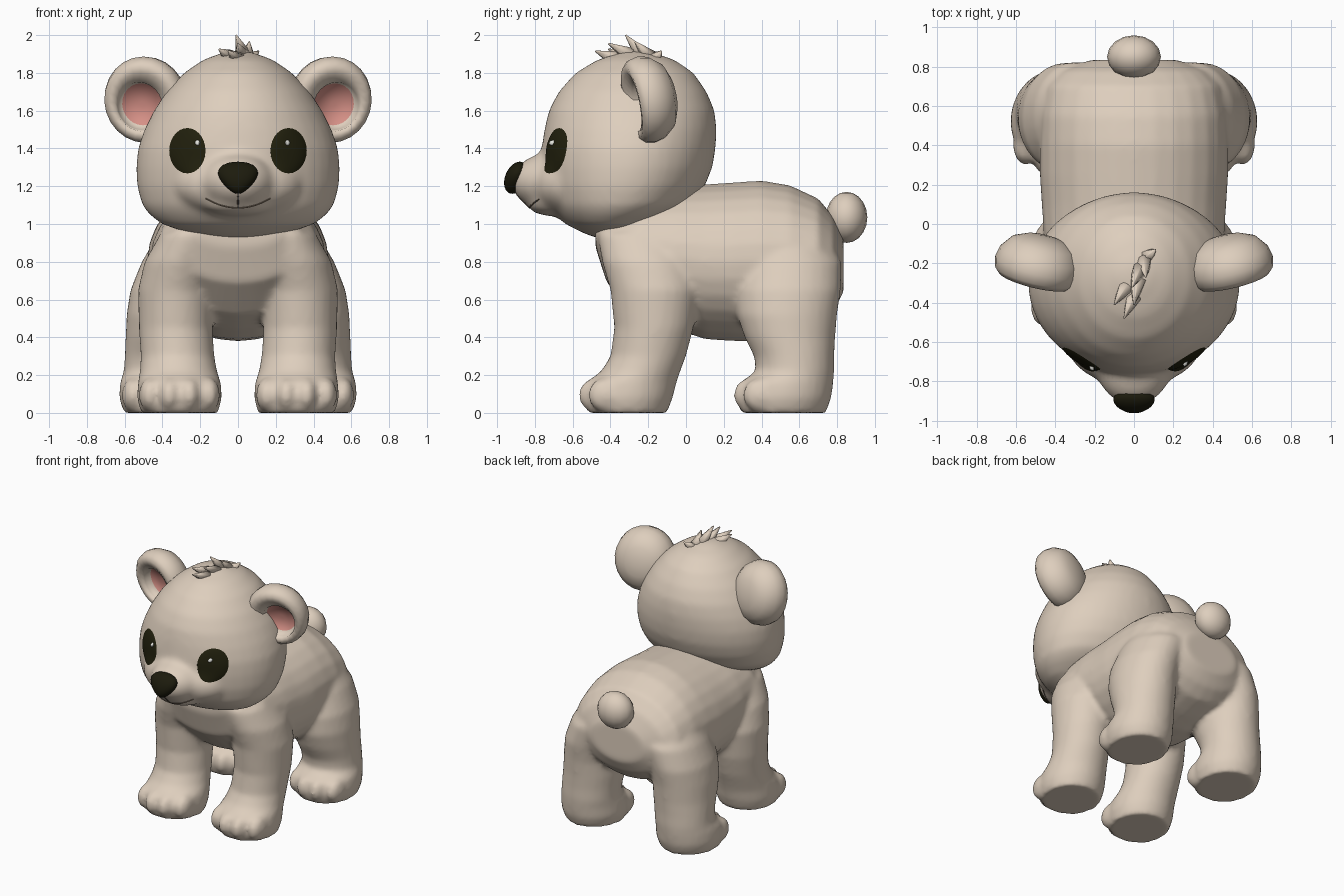
import bpy, bmesh, math
from mathutils import Matrix, Vector
from mathutils.bvhtree import BVHTree

if "Cube" in bpy.data.objects:
    bpy.data.objects.remove(bpy.data.objects["Cube"])


def material(name, rgb):
    m = bpy.data.materials.new(name)
    m.diffuse_color = (*rgb, 1)
    m.use_nodes = True
    m.node_tree.nodes["Principled BSDF"].inputs["Base Color"].default_value = m.diffuse_color
    return m


FUR = material("cream_fur", (0.73, 0.62, 0.51))
PINK = material("ear_pink", (0.67, 0.28, 0.24))
DARK = material("eye_dark", (0.015, 0.014, 0.004))
NOSE = material("nose_dark", (0.012, 0.011, 0.004))
WHITE = material("eye_glint", (0.85, 0.85, 0.8))
LIP = material("mouth_brown", (0.16, 0.12, 0.085))


def finish(bm, name, *mats, smooth=True):
    bmesh.ops.recalc_face_normals(bm, faces=bm.faces)
    me = bpy.data.meshes.new(name)
    bm.to_mesh(me)
    bm.free()
    for m in mats:
        me.materials.append(m)
    for p in me.polygons:
        p.use_smooth = smooth
    ob = bpy.data.objects.new(name, me)
    bpy.context.collection.objects.link(ob)
    return ob


def loft(bm, rings):
    """Skin a list of point loops and cap both ends."""
    loops = [[bm.verts.new(p) for p in r] for r in rings]
    n = len(loops[0])
    for a, b in zip(loops, loops[1:]):
        for i in range(n):
            j = (i + 1) % n
            bm.faces.new((a[i], a[j], b[j], b[i]))
    bm.faces.new(loops[0])
    bm.faces.new(loops[-1])


def circle(n=28):
    return [(math.cos(2 * math.pi * i / n), math.sin(2 * math.pi * i / n)) for i in range(n)]


def ball(bm, centre, radii, u=20, v=12):
    mat = Matrix.Translation(centre) @ Matrix.Diagonal((*radii, 1))
    return bmesh.ops.create_uvsphere(bm, u_segments=u, v_segments=v, radius=1, matrix=mat)["verts"]


def fuse(ob, voxel, iterations):
    """Blend overlapping volumes into one soft skin."""
    r = ob.modifiers.new("fuse", 'REMESH')
    r.mode = 'VOXEL'
    r.voxel_size = voxel
    r.use_smooth_shade = True
    s = ob.modifiers.new("soften", 'SMOOTH')
    s.factor = 0.5
    s.iterations = iterations


# Torso: y, centre z, half width, half height
TORSO = [(-.48, .95, .22, .07), (-.42, .89, .35, .20), (-.25, .85, .43, .33),
         (-.05, .82, .46, .38), (.10, .80, .47, .41), (.25, .80, .48, .42),
         (.40, .805, .48, .425), (.55, .81, .475, .395), (.70, .80, .445, .335),
         (.78, .79, .37, .25), (.835, .78, .22, .14)]
# Legs: z, centre x, half width, front y, back y
FRONT_LEG = [(0, .31, .205, -.52, -.10), (.08, .31, .225, -.545, -.07), (.16, .31, .22, -.53, -.05),
             (.22, .315, .205, -.45, -.03), (.30, .32, .195, -.40, 0), (.45, .33, .195, -.38, .04),
             (.65, .33, .20, -.40, .07), (.80, .30, .195, -.445, .05), (.95, .25, .16, -.47, 0)]
HIND_LEG = [(0, .40, .205, .29, .74), (.08, .40, .23, .27, .77), (.16, .40, .225, .285, .78),
            (.22, .395, .21, .37, .785), (.30, .39, .21, .36, .785), (.40, .38, .215, .31, .79),
            (.52, .375, .215, .27, .80), (.65, .355, .215, .26, .82), (.80, .29, .22, .28, .825),
            (.95, .22, .20, .36, .74)]

bm = bmesh.new()
loft(bm, [[(c * w, y, z + s * h) for c, s in circle()] for y, z, w, h in TORSO])
for side in (-1, 1):
    for leg, toe_front in ((FRONT_LEG, -.58), (HIND_LEG, .24)):
        loft(bm, [[(side * (x + c * w), (f + b) / 2 + s * (b - f) / 2, z) for c, s in circle()]
                  for z, x, w, f, b in leg])
        # Four toes along the front of each paw
        for k, back in ((-.155, .06), (-.053, .01), (.053, .01), (.155, .06)):
            ball(bm, (side * leg[1][1] + k, toe_front + .1 + back, .095), (.06, .1, .092))
body = finish(bm, "body_and_legs", FUR)
fuse(body, .018, 7)

# Head: z, half width, front y, back y
HEAD = [(.922, .10, -.46, -.34), (.95, .26, -.54, -.24), (1.0, .405, -.64, -.16),
        (1.05, .47, -.69, -.05), (1.1, .508, -.725, .03), (1.2, .535, -.755, .10),
        (1.3, .54, -.765, .14), (1.4, .53, -.765, .157), (1.5, .496, -.75, .162),
        (1.6, .446, -.727, .152), (1.7, .38, -.675, .11), (1.8, .287, -.585, .04),
        (1.87, .185, -.47, -.06), (1.915, .06, -.32, -.2)]


def head_ring(z, w, f, b):
    mid = f + (b - f) * .52
    return [(c * w, mid + s * ((b - mid) if s > 0 else (mid - f)), z) for c, s in circle(40)]


bm = bmesh.new()
loft(bm, [head_ring(*h) for h in HEAD])
ball(bm, (0, -.62, 1.21), (.34, .205, .18), 32, 18)       # broad cheek slope
ball(bm, (0, -.70, 1.225), (.20, .225, .155), 28, 16)     # muzzle
ball(bm, (0, -.70, 1.11), (.19, .145, .07), 24, 14)       # chin
head = finish(bm, "head", FUR)
fuse(head, .02, 14)

# Tail
bm = bmesh.new()
ball(bm, (0, .85, 1.035), (.137, .11, .135), 16, 10)
finish(bm, "tail", FUR)

# Ears: cupped lathe, radius and forward depth; the inner floor is the pink lining
EAR = [(.03, -.12), (.10, -.11), (.165, -.08), (.21, -.02), (.222, .035), (.212, .085),
       (.185, .112), (.15, .108), (.122, .08), (.108, .035), (.015, .025)]
for side, label in ((-1, "left"), (1, "right")):
    bm = bmesh.new()
    loft(bm, [[(r * c + (side * .02 if d > .02 and r < .13 else 0), -d,
                1.05 * r * s - (.025 if d > .02 and r < .13 else 0)) for c, s in circle(24)]
              for r, d in EAR])
    bm.faces.ensure_lookup_table()
    for f in bm.faces[-26:-2]:                            # innermost band
        f.material_index = 1
    bm.faces[-1].material_index = 1
    bm.transform(Matrix.Translation((side * .482, -.18, 1.665))
                 @ Matrix.Rotation(side * .24, 4, 'Z') @ Matrix.Rotation(.2, 4, 'X'))
    finish(bm, label + "_ear", FUR, PINK)

# Nose: ball narrowed toward the bottom
bm = bmesh.new()
for v in ball(bm, (0, -.90, 1.245), (.115, .06, .085), 24, 14):
    t = (v.co.z - 1.245) / .085
    v.co.x *= .86 + .34 * t
    v.co.y += .02 * t
finish(bm, "nose", NOSE)

# Surface finder for parts that lie on the face
bpy.context.view_layer.update()
skin = BVHTree.FromObject(head, bpy.context.evaluated_depsgraph_get())


def on_face(x, z, lift=0.0):
    hit = skin.ray_cast(Vector((x, -3, z)), Vector((0, 1, 0)))[0]
    return Vector((x, (hit.y if hit else -.7) - lift, z))


def face_patch(name, x, z, rx, rz, lift, mat):
    """Thin domed oval following the face."""
    bm = bmesh.new()
    loft(bm, [[on_face(x + r * rx * c, z + r * rz * s, lift * (1 - r ** 6) + (lift - .01))
               for c, s in circle(28)] for r in (1, .95, .85, .7, .5, .3, .1)])
    bm.faces.ensure_lookup_table()
    bmesh.ops.delete(bm, geom=[bm.faces[-2]], context='FACES_ONLY')
    finish(bm, name, mat)


for side, label, glint in ((-1, "left", -.215), (1, "right", .262)):
    face_patch(label + "_eye", side * .268, 1.388, .096, .12, .012, DARK)
    face_patch(label + "_eye_glint", glint, 1.43, .013, .015, .019, WHITE)


# Mouth: fine lines laid on the muzzle
def face_line(name, points):
    cu = bpy.data.curves.new(name, 'CURVE')
    cu.dimensions = '3D'
    cu.bevel_depth = .004
    cu.bevel_resolution = 1
    sp = cu.splines.new('POLY')
    sp.points.add(len(points) - 1)
    for p, (x, z) in zip(sp.points, points):
        p.co = (*on_face(x, z), 1)
    cu.materials.append(LIP)
    ob = bpy.data.objects.new(name, cu)
    bpy.context.collection.objects.link(ob)


face_line("smile", [(.17 * t / 10, 1.085 + .05 * (t / 10) ** 2) for t in range(-10, 11)])
face_line("lip_crease", [(0, 1.085 + .02 * i) for i in range(5)])

# Hair tuft: base, tip of each lock
LOCKS = [((0, -.37, 1.87), (-.05, -.48, 1.915)), ((-.04, -.32, 1.88), (-.10, -.41, 1.925)),
         ((.02, -.29, 1.89), (0, -.41, 1.955)), ((.03, -.23, 1.89), (-.01, -.32, 2.0)),
         ((.05, -.19, 1.88), (.06, -.27, 1.965)), ((.06, -.17, 1.87), (.11, -.13, 1.915))]
bm = bmesh.new()
for a, b in LOCKS:
    a, b = Vector(a), Vector(b)
    d = b - a
    turn = d.to_track_quat('Z', 'Y').to_matrix().to_4x4()
    bmesh.ops.create_cone(bm, cap_ends=True, segments=6, radius1=.045, radius2=.004, depth=d.length,
                          matrix=Matrix.Translation((a + b) / 2) @ turn)
finish(bm, "hair_tuft", FUR)
